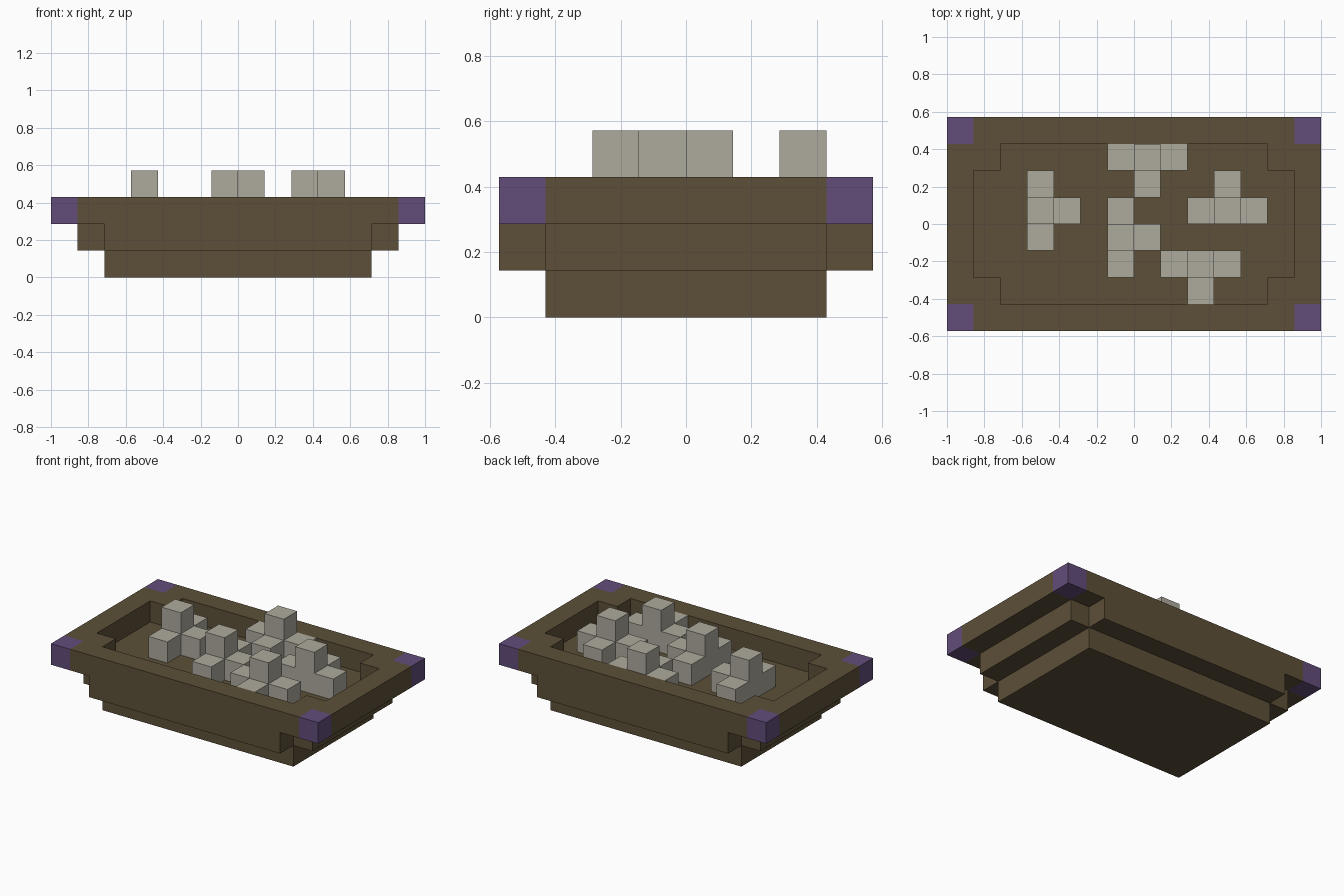
import bpy, bmesh, math
from mathutils import Matrix

if "Cube" in bpy.data.objects:
    bpy.data.objects.remove(bpy.data.objects["Cube"])

U = 1 / 7  # block size


def material(name, rgb):
    m = bpy.data.materials.new(name)
    m.diffuse_color = (*rgb, 1)
    m.use_nodes = True
    m.node_tree.nodes["Principled BSDF"].inputs["Base Color"].default_value = m.diffuse_color
    return m


BROWN = material("dark_brown", (0.109, 0.080, 0.040))
PURPLE = material("muted_purple", (0.122, 0.074, 0.195))
STONE = material("pale_stone", (0.423, 0.402, 0.337))


def prism(bm, outline, z0, z1, hole=None):
    """Extrude an outline in block units; an optional matching loop leaves a hole."""
    def loop(pts, z):
        return [bm.verts.new((x * U, y * U, z * U)) for x, y in pts]

    def band(a, b):
        for i in range(len(a)):
            j = (i + 1) % len(a)
            bm.faces.new((a[i], a[j], b[j], b[i]))

    low, top = loop(outline, z0), loop(outline, z1)
    band(low, top)
    if hole:
        hole_low, hole_top = loop(hole, z0), loop(hole, z1)
        band(hole_low, hole_top)
        band(low, hole_low)
        band(top, hole_top)
    else:
        bm.faces.new(low)
        bm.faces.new(top)


def finish(name, bm, mat):
    bmesh.ops.recalc_face_normals(bm, faces=bm.faces)
    mesh = bpy.data.meshes.new(name)
    bm.to_mesh(mesh)
    bm.free()
    mesh.materials.append(mat)
    obj = bpy.data.objects.new(name, mesh)
    bpy.context.collection.objects.link(obj)
    return obj


def rect(x0, y0, x1, y1):
    return [(x0, y0), (x1, y0), (x1, y1), (x0, y1)]


def notched(x, y):
    """Rectangle of half sizes x, y with one block cut from each corner."""
    a, b = x - 1, y - 1
    return [(x, -b), (x, b), (a, b), (a, y), (-a, y), (-a, b),
            (-x, b), (-x, -b), (-a, -b), (-a, -y), (a, -y), (a, -b)]


# Stepped basin
for name, outline, z0, z1, hole in (
        ("base_step", rect(-5, -3, 5, 3), 0, 1, None),
        ("middle_step", notched(6, 4), 1, 2, None),
        ("raised_rim", notched(7, 4), 2, 3, notched(6, 3))):
    bm = bmesh.new()
    prism(bm, outline, z0, z1, hole)
    finish(name, bm, BROWN)

# Coloured corner blocks on the rim
for sx in (-1, 1):
    for sy in (-1, 1):
        bm = bmesh.new()
        cx, cy = sx * 6.5, sy * 3.5
        prism(bm, rect(cx - .5, cy - .5, cx + .5, cy + .5), 2, 3)
        finish("corner_block", bm, PURPLE)

# T-shaped stone pieces: centre cell and quarter turns (stem points to -y at 0)
TEE = [(-1.5, .5), (-1.5, -.5), (-.5, -.5), (-.5, -1.5),
       (.5, -1.5), (.5, -.5), (1.5, -.5), (1.5, .5)]
for cx, cy, turns in ((-3.5, .5, 1), (.5, 2.5, 0), (-.5, -.5, 1),
                      (3.5, .5, 2), (2.5, -1.5, 0)):
    bm = bmesh.new()
    prism(bm, TEE, 2, 3)
    prism(bm, rect(-.5, -.5, .5, .5), 3, 4)
    bm.transform(Matrix.Translation((cx * U, cy * U, 0))
                 @ Matrix.Rotation(turns * math.pi / 2, 4, 'Z'))
    finish("stone_piece", bm, STONE)
